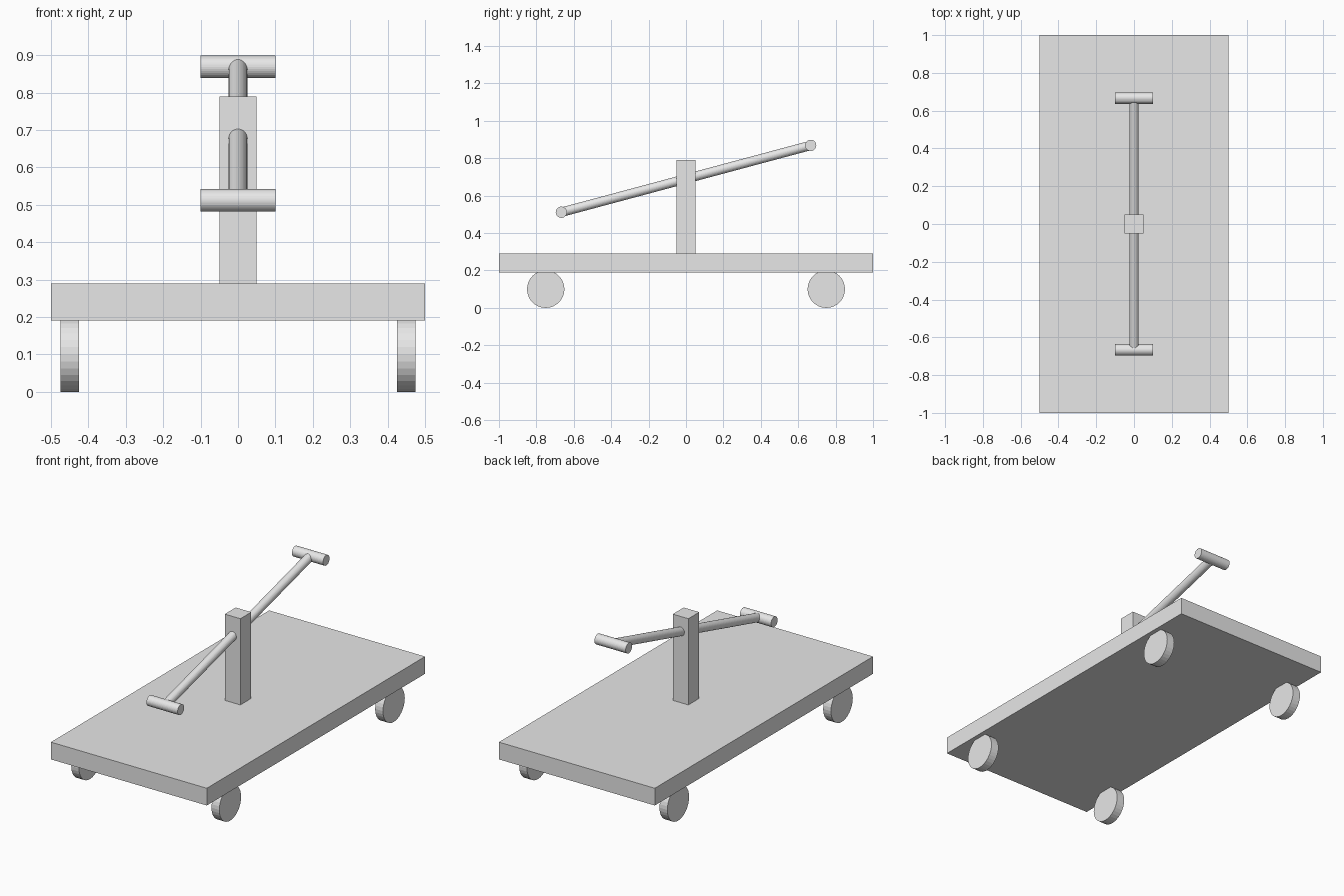
import bpy
from math import radians, sin, cos, pi

cube = bpy.data.objects.get("Cube")
if cube:
    bpy.data.objects.remove(cube, do_unlink=True)

grey = bpy.data.materials.new("plain_grey")
grey.use_nodes = True
grey.diffuse_color = (0.8, 0.8, 0.8, 1)
grey.node_tree.nodes["Principled BSDF"].inputs["Base Color"].default_value = (0.8, 0.8, 0.8, 1)


def finish(name):
    obj = bpy.context.object
    obj.name = name
    obj.data.materials.append(grey)
    return obj


def box(name, centre, size):
    bpy.ops.mesh.primitive_cube_add(size=1, location=centre)
    obj = finish(name)
    obj.scale = size
    return obj


def rod(name, centre, radius, length, rotation):
    bpy.ops.mesh.primitive_cylinder_add(vertices=32, radius=radius, depth=length,
                                        location=centre, rotation=rotation)
    return finish(name)


ACROSS = (0, pi / 2, 0)
TILT = radians(15)
PIVOT_Z = 0.69
REACH = 0.69

# Platform and central post
box("deck", (0, 0, 0.24), (1, 2, 0.1))
box("post", (0, 0, 0.54), (0.1, 0.1, 0.5))

# Wheels, tucked slightly into the deck
for side, x in (("left", 0.45), ("right", -0.45)):
    for end, y in (("front", -0.75), ("back", 0.75)):
        rod(f"{end}_{side}_wheel", (x, y, 0.095), 0.095 + 0.005, 0.05, ACROSS).location.z = 0.1

# Tilted pump lever with a cross handle at each end
rod("lever", (0, 0, PIVOT_Z), 0.025, 2 * REACH, (pi / 2 + TILT, 0, 0))
for end, s in (("front", -1), ("back", 1)):
    rod(f"{end}_handle", (0, s * REACH * cos(TILT), PIVOT_Z + s * REACH * sin(TILT)),
        0.03, 0.2, ACROSS)
